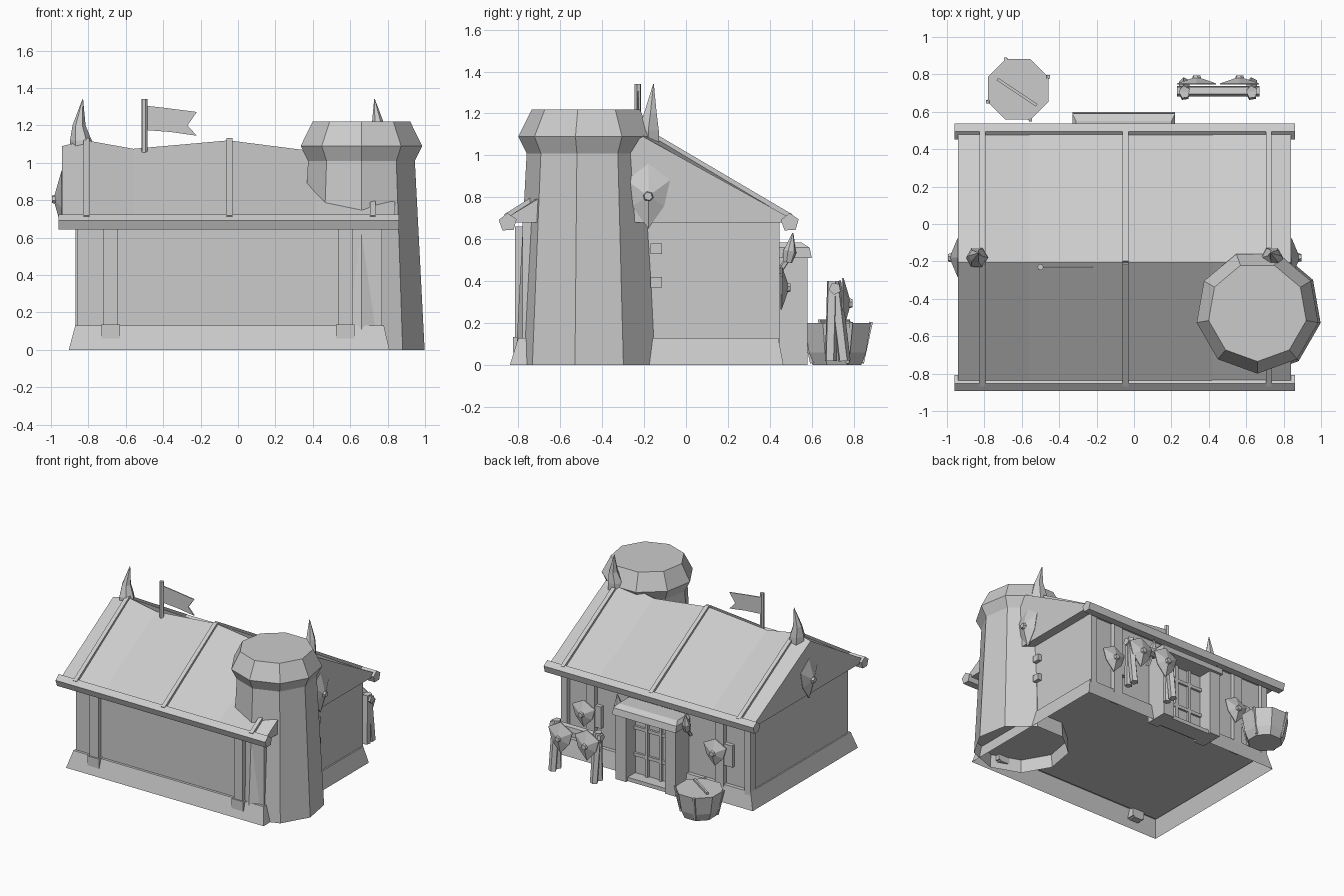
import bpy, bmesh
from math import cos, sin, pi, radians
from mathutils import Vector

if "Cube" in bpy.data.objects:
    bpy.data.objects.remove(bpy.data.objects["Cube"])

grey = bpy.data.materials.new("plain_grey")
grey.use_nodes = True
GREY = (0.6, 0.6, 0.6, 1)
grey.diffuse_color = GREY
grey.node_tree.nodes["Principled BSDF"].inputs["Base Color"].default_value = GREY


def stack(name, rings, bottom=True, top=True):
    """Skin a list of rings (equal point counts) into a flat-shaded object."""
    bm = bmesh.new()
    loops = [[bm.verts.new(p) for p in r] for r in rings]
    n = len(loops[0])
    for a, b in zip(loops, loops[1:]):
        for i in range(n):
            j = (i + 1) % n
            bm.faces.new((a[i], a[j], b[j], b[i]))
    if bottom:
        bm.faces.new(loops[0][::-1])
    if top:
        bm.faces.new(loops[-1])
    bmesh.ops.remove_doubles(bm, verts=bm.verts, dist=1e-5)
    if bottom and top:
        bmesh.ops.recalc_face_normals(bm, faces=bm.faces)
    me = bpy.data.meshes.new(name)
    bm.to_mesh(me)
    bm.free()
    me.materials.append(grey)
    ob = bpy.data.objects.new(name, me)
    bpy.context.collection.objects.link(ob)
    return ob


def rect(x0, x1, y0, y1, z):
    return [(x0, y0, z), (x1, y0, z), (x1, y1, z), (x0, y1, z)]


def box(name, x0, x1, y0, y1, z0, z1):
    return stack(name, [rect(x0, x1, y0, y1, z0), rect(x0, x1, y0, y1, z1)])


def ngon(cx, cy, z, r, n, turn=0):
    return [(cx + r * cos(radians(turn) + 2 * pi * i / n),
             cy + r * sin(radians(turn) + 2 * pi * i / n), z) for i in range(n)]


def beam(name, p, q, r, n=4, r2=None, turn=45):
    """Straight bar with n sides between two points."""
    p, q = Vector(p), Vector(q)
    d = (q - p).normalized()
    side = Vector((1, 0, 0)) if abs(d.x) < 0.9 else Vector((0, 1, 0))
    u = (side - d * side.dot(d)).normalized()
    v = d.cross(u)
    def ring(c, rad):
        return [c + u * x + v * y for x, y, _ in ngon(0, 0, 0, rad, n, turn)]
    return stack(name, [ring(p, r), ring(q, r if r2 is None else r2)])


def shield(name, loc, width, depth, height, spin=0):
    """Pointed shield facing +y before spin, with a raised centre and a boss."""
    outline = [(0, .5), (.52, .25), (.38, -.15), (0, -.5), (-.38, -.15), (-.52, .25)]
    def ring(s, y):
        return [(x * s * width, y * depth, z * s * height) for x, z in outline]
    plate = stack(name, [ring(1, 0), ring(1, .15), ring(.12, .85)])
    boss = beam(name + "_boss", (0, depth * .7, 0), (0, depth * 1.1, 0), width * .13, 6, width * .1)
    for ob in (plate, boss):
        ob.location = loc
        ob.rotation_euler.z = radians(spin)


# Walls and sloped stone skirt, open underneath
box("walls", -.86, .77, -.78, .41, .12, .70)
stack("skirt", [rect(-.905, .81, -.84, .465, 0), rect(-.87, .78, -.80, .44, .13)], bottom=False)

# Roof block with a sagging ridge
ridge = [(-.94, 1.09), (-.81, 1.12), (-.56, 1.075), (-.05, 1.12),
         (.42, 1.06), (.72, 1.12), (.84, 1.09)]
stack("roof", [[(x, -.86, .68), (x, .50, .68), (x, .50, .70), (x, -.205, z), (x, -.86, .70)]
               for x, z in ridge])

# Roof ribs and eave beams
for x in (-.81, -.045, .72):
    for y in (-.86, .50):
        beam("roof_rib", (x, y, .705), (x, -.205, 1.12), .022)
for y in (-.85, .495):
    beam("eave_beam", (-.96, y, .68), (.86, y, .68), .045, 5, turn=20)

# Ridge horns, mirrored about the middle of the house
for s in (-1, 1):
    def horn_ring(dx, y, z, r):
        return ngon(-.05 + s * dx, y, z, r, 6)
    stack("ridge_horn", [horn_ring(.785, -.18, 1.04, .06), horn_ring(.79, -.18, 1.12, .058),
                         horn_ring(.80, -.17, 1.20, .035), horn_ring(.78, -.155, 1.34, .002)])

# Flag on its pole
beam("flag_pole", (-.5, -.23, 1.05), (-.5, -.23, 1.34), .017, 6)
flag = [(-.49, 1.305), (-.40, 1.295), (-.22, 1.272), (-.27, 1.20),
        (-.22, 1.145), (-.36, 1.165), (-.49, 1.175)]
stack("flag", [[(x, y, z) for x, z in flag] for y in (-.232, -.224)])

# Nine-sided tower with a flared head
tower = [(0, .343), (1.01, .29), (1.09, .33), (1.22, .265)]
stack("tower", [ngon(.66, -.47, z, r, 9, -90) for z, r in tower], bottom=False)
stack("tower_floor", [ngon(.66, -.47, z, .334, 9, -90) for z in (.1, .12)])
for z in (.53, .37):
    box("tower_brick", .74, .80, -.17, -.115, z, z + .05)

# Wall posts with feet
for x in (-.68, .573):
    box("front_post", x - .038, x + .038, -.815, -.76, .05, .66)
    box("front_post_foot", x - .05, x + .05, -.825, -.76, .06, .135)
for x in (-.6, .52):
    box("back_post", x - .038, x + .038, .39, .445, .05, .69)
for x in (-.84, .75):
    box("corner_post", x - .03, x + .022, .38, .445, .1, .69)

# Gable shields
shield("right_gable_shield", (-.935, -.18, .805), .20, .055, .31, 90)
shield("left_gable_shield", (.835, -.18, .805), .20, .055, .31, -90)

# Back wall boards with hung shields
for x in (-.57, .57):
    box("wall_board", x - .14, x - .02, .40, .44, .28, .45)
    shield("wall_shield", (x, .45, .37), .19, .045, .21)

# Doorway: posts, lintel, planked door and torches beside it
for x in (-.27, .16):
    box("door_post", x - .045, x + .045, .40, .58, 0, .53)
stack("door_lintel", [rect(-.33, .22, .42, .60, .51), rect(-.33, .22, .42, .59, .56),
                      rect(-.31, .20, .42, .55, .585)])
box("door", -.24, .13, .40, .465, .02, .52)
for x in (-.115, .005):
    box("door_batten", x - .012, x + .012, .46, .485, .02, .52)
for z in (.17, .38):
    box("door_rail", -.24, .13, .46, .482, z, z + .025)
box("door_step", -.26, .15, .43, .56, 0, .03)
for x in (-.35, .24):
    beam("torch_handle", (x, .44, .44), (x, .495, .52), .014, 5)
    beam("torch_cup", (x, .485, .49), (x, .495, .545), .022, 6, .034)
    beam("torch_flame", (x, .495, .545), (x, .51, .63), .03, 6, .003)

# Shield rack
beam("rack_bar", (.23, .71, .365), (.67, .71, .365), .03, 5)
for x in (.27, .63):
    beam("rack_front_leg", (x, .71, .40), (x, .755, .02), .03, 5)
    beam("rack_back_leg", (x, .70, .40), (x, .69, .02), .03, 5)
for x in (.335, .565):
    shield("rack_shield", (x, .745, .295), .20, .045, .24)

# Eight-sided tub with staves and a rod on the lid
stack("tub", [ngon(-.62, .72, z, r, 8, 22.5) for z, r in ((0, .125), (.06, .15), (.2, .175))])
low, high = ngon(-.62, .72, .01, .13, 8, 22.5), ngon(-.62, .72, .205, .176, 8, 22.5)
for i in range(0, 8, 2):
    beam("tub_strap", low[i], high[i], .012)
beam("tub_rod", (-.73, .775, .21), (-.52, .635, .21), .011)
